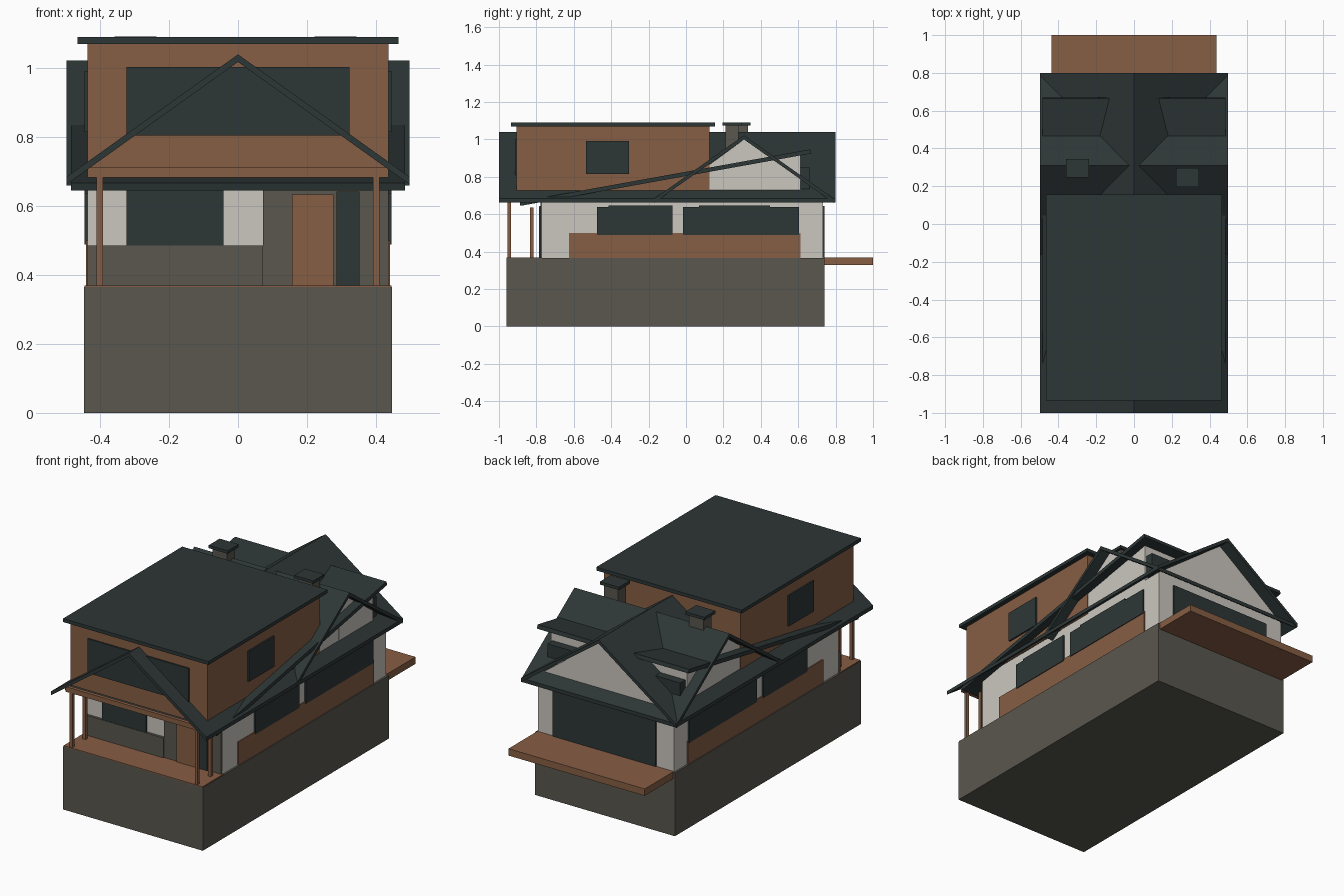
import bpy
import bmesh

cube = bpy.data.objects.get("Cube")
if cube:
    bpy.data.objects.remove(cube, do_unlink=True)


def material(name, rgb):
    m = bpy.data.materials.new(name)
    m.use_nodes = True
    m.diffuse_color = (*rgb, 1)
    bsdf = m.node_tree.nodes["Principled BSDF"]
    bsdf.inputs["Base Color"].default_value = (*rgb, 1)
    bsdf.inputs["Roughness"].default_value = 0.8
    return m


SLATE = material("dark slate", (0.027, 0.037, 0.037))
WOOD = material("brown wood", (0.245, 0.112, 0.058))
PLASTER = material("off white plaster", (0.6, 0.57, 0.52))
STONE = material("olive grey stone", (0.1, 0.095, 0.077))


def prism(name, profile, axis, start, end, mat):
    """Extrude a (side, height) profile along the x or y axis."""
    bm = bmesh.new()

    def place(u, z, t):
        return bm.verts.new((t, u, z) if axis == "x" else (u, t, z))

    near = [place(u, z, start) for u, z in profile]
    far = [place(u, z, end) for u, z in profile]
    bm.faces.new(near)
    bm.faces.new(far[::-1])
    n = len(near)
    for i in range(n):
        j = (i + 1) % n
        bm.faces.new((near[i], far[i], far[j], near[j]))
    bmesh.ops.recalc_face_normals(bm, faces=bm.faces)
    mesh = bpy.data.meshes.new(name)
    bm.to_mesh(mesh)
    bm.free()
    mesh.materials.append(mat)
    obj = bpy.data.objects.new(name, mesh)
    bpy.context.collection.objects.link(obj)
    return obj


def box(name, x, y, z, mat):
    profile = [(x[0], z[0]), (x[1], z[0]), (x[1], z[1]), (x[0], z[1])]
    return prism(name, profile, "y", y[0], y[1], mat)


def both_sides(name, x, y, z, mat):
    box(name + "_left", x, y, z, mat)
    box(name + "_right", (-x[1], -x[0]), y, z, mat)


def gable_roof(name, axis, centre, half, eave, ridge, start, end, thick=0.022):
    profile = [(centre - half, eave), (centre, ridge), (centre + half, eave),
               (centre + half, eave - thick), (centre, ridge - thick),
               (centre - half, eave - thick)]
    return prism(name, profile, axis, start, end, SLATE)


# Foundation and decks
box("foundation", (-0.447, 0.447), (-0.96, 0.74), (0, 0.365), STONE)
box("porch_deck", (-0.445, 0.445), (-0.96, -0.77), (0.36, 0.37), WOOD)
box("back_balcony", (-0.436, 0.436), (0.735, 1.0), (0.33, 0.37), WOOD)

# Ground floor walls with the rear gable
prism("ground_floor_walls",
      [(-0.436, 0.36), (0.436, 0.36), (0.436, 0.695), (0, 1.02), (-0.436, 0.695)],
      "y", -0.77, 0.732, PLASTER)

# Side gable walls and rear dormer walls
prism("side_gable_walls", [(-0.13, 0.68), (0.61, 0.68), (0.61, 0.79), (0.31, 1.0)],
      "x", -0.434, 0.434, PLASTER)
prism("dormer_walls", [(0.3, 0.68), (0.612, 0.68), (0.612, 0.92), (0.3, 0.865)],
      "x", -0.435, 0.435, PLASTER)

# Roofs
gable_roof("main_roof", "y", 0, 0.497, 0.685, 1.04, -1.0, 0.8)
gable_roof("cross_roof", "x", 0.31, 0.482, 0.682, 1.022, -0.497, 0.497)
prism("long_shed_roof", [(-0.885, 0.645), (0.67, 0.925), (0.665, 0.947), (-0.89, 0.667)],
      "x", -0.485, 0.485, SLATE)

# Upper storey
box("upper_storey", (-0.437, 0.437), (-0.905, 0.125), (0.7, 1.072), WOOD)
box("upper_roof", (-0.465, 0.465), (-0.935, 0.155), (1.07, 1.09), SLATE)
box("upper_front_window", (-0.323, 0.323), (-0.914, -0.9), (0.805, 1.003), SLATE)
both_sides("upper_side_window", (0.43, 0.446), (-0.535, -0.305), (0.815, 0.992), SLATE)

# Porch posts and beams
for y, top in ((-0.945, 0.69), (-0.825, 0.635)):
    both_sides("porch_post", (0.392, 0.41), (y - 0.009, y + 0.009), (0.37, top), WOOD)
box("porch_front_beam", (-0.436, 0.436), (-0.955, -0.935), (0.683, 0.712), WOOD)

# Front wall: stone cladding, window, door and sidelight
box("front_stone_base", (-0.438, 0.072), (-0.785, -0.765), (0.365, 0.485), STONE)
box("front_stone_wall", (0.072, 0.436), (-0.778, -0.765), (0.365, 0.68), STONE)
box("front_window", (-0.323, -0.042), (-0.782, -0.765), (0.485, 0.645), SLATE)
box("front_door", (0.157, 0.277), (-0.785, -0.77), (0.37, 0.634), WOOD)
box("door_sidelight", (0.286, 0.352), (-0.785, -0.77), (0.37, 0.642), SLATE)

# Side walls: wood cladding and wide windows
both_sides("side_cladding", (0.43, 0.441), (-0.625, 0.612), (0.365, 0.5), WOOD)
for y0, y1, t0, t1 in ((-0.475, -0.072, -0.415, -0.072), (-0.015, 0.605, 0.07, 0.45)):
    both_sides("side_window", (0.43, 0.445), (y0, y1), (0.488, 0.638), SLATE)
    both_sides("side_window_head", (0.43, 0.445), (t0, t1), (0.638, 0.648), SLATE)

# Rear openings
box("rear_glass_doors", (-0.325, 0.335), (0.73, 0.741), (0.37, 0.645), SLATE)
both_sides("dormer_window", (0.25, 0.425), (0.605, 0.66), (0.72, 0.85), SLATE)

# Chimneys
for name, x, y in (("left", 0.283, 0.246), ("right", -0.298, 0.295)):
    box("chimney_" + name, (x - 0.046, x + 0.046), (y - 0.036, y + 0.036),
        (0.75, 1.077), STONE)
    box("chimney_cap_" + name, (x - 0.061, x + 0.061), (y - 0.05, y + 0.05),
        (1.075, 1.092), SLATE)
